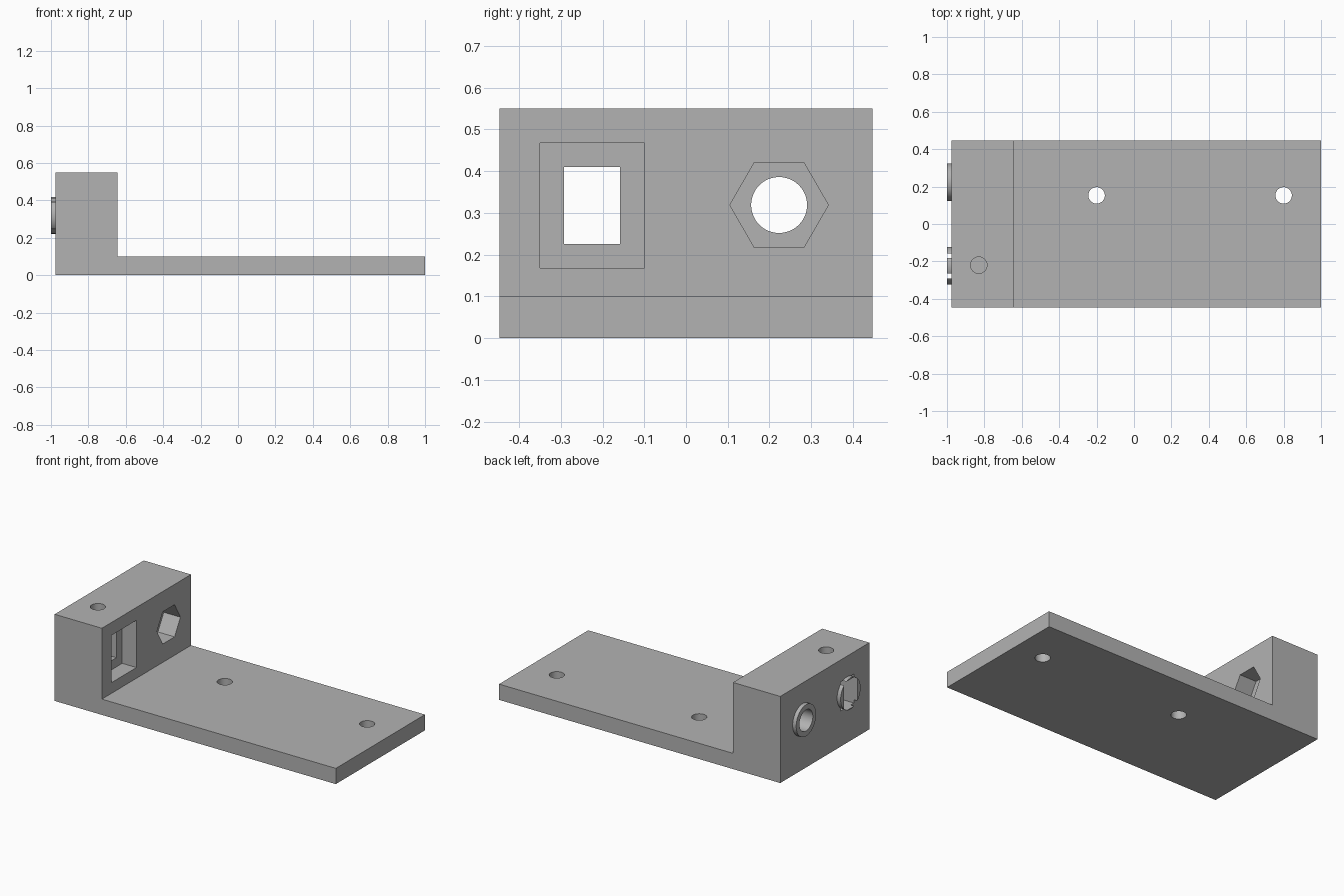
import bpy, bmesh, math
from mathutils import Vector

if "Cube" in bpy.data.objects:
    bpy.data.objects.remove(bpy.data.objects["Cube"])

grey = bpy.data.materials.new("plain_grey")
grey.diffuse_color = (0.45, 0.45, 0.45, 1)
grey.use_nodes = True
grey.node_tree.nodes["Principled BSDF"].inputs["Base Color"].default_value = grey.diffuse_color


def prism(name, points, axis, lo, hi):
    """Extrude a 2D outline along x (points are y,z), y (x,z) or z (x,y)."""
    place = {'x': lambda p, d: (d, p[0], p[1]),
             'y': lambda p, d: (p[0], d, p[1]),
             'z': lambda p, d: (p[0], p[1], d)}[axis]
    bm = bmesh.new()
    face = bm.faces.new([bm.verts.new(place(p, lo)) for p in points])
    ext = bmesh.ops.extrude_face_region(bm, geom=[face])
    move = Vector(place((0, 0), hi - lo))
    bmesh.ops.translate(bm, vec=move, verts=[v for v in ext['geom'] if isinstance(v, bmesh.types.BMVert)])
    bmesh.ops.recalc_face_normals(bm, faces=bm.faces[:])
    me = bpy.data.meshes.new(name)
    bm.to_mesh(me)
    bm.free()
    me.materials.append(grey)
    ob = bpy.data.objects.new(name, me)
    bpy.context.collection.objects.link(ob)
    return ob


def ring(cx, cy, r, n=48):
    return [(cx + r * math.cos(math.tau * i / n), cy + r * math.sin(math.tau * i / n)) for i in range(n)]


def rect(x0, x1, y0, y1):
    return [(x0, y0), (x1, y0), (x1, y1), (x0, y1)]


BACK, STEP, HALF, Z = -0.975, -0.643, 0.447, 0.319

# L-shaped body: upright block and base plate
body = prism("bracket_body", [(BACK, 0), (1, 0), (1, 0.1), (STEP, 0.1), (STEP, 0.55), (BACK, 0.55)],
             'y', -HALF, HALF)

# round bosses on the outer face of the block
bosses = [prism("boss", ring(y, Z, 0.1), 'x', -1, -0.94) for y in (-0.223, 0.223)]

# openings: hex pocket with bore, stepped rectangular window, vertical holes
cuts = [
    prism("hex_pocket_cutter", ring(0.223, Z, 0.118, 6), 'x', STEP - 0.117, -0.5),
    prism("bore_cutter", ring(0.223, Z, 0.067), 'x', -1.1, -0.7),
    prism("window_pocket_cutter", rect(-0.35, -0.10, 0.168, 0.468), 'x', STEP - 0.1, -0.5),
    prism("window_cutter", rect(-0.292, -0.158, 0.226, 0.41), 'x', -1.1, -0.7),
    prism("set_screw_cutter", ring(-0.83, -0.22, 0.044), 'z', 0.32, 0.7),
] + [prism("mount_hole_cutter", ring(x, 0.153, 0.044), 'z', -0.1, 0.2) for x in (-0.2, 0.8)]

for tools, op in ((bosses, 'UNION'), (cuts, 'DIFFERENCE')):
    for tool in tools:
        tool.hide_render = True
        mod = body.modifiers.new(tool.name, 'BOOLEAN')
        mod.operation, mod.solver, mod.object = op, 'EXACT', tool

# bake the booleans and drop the helpers
bpy.context.view_layer.update()
deps = bpy.context.evaluated_depsgraph_get()
baked = bpy.data.meshes.new_from_object(body.evaluated_get(deps))
body.modifiers.clear()
body.data = baked
for tool in bosses + cuts:
    bpy.data.objects.remove(tool)

# smooth round walls, sharp edges
bpy.context.view_layer.objects.active = body
body.select_set(True)
bpy.ops.object.shade_smooth_by_angle(angle=math.radians(30))
